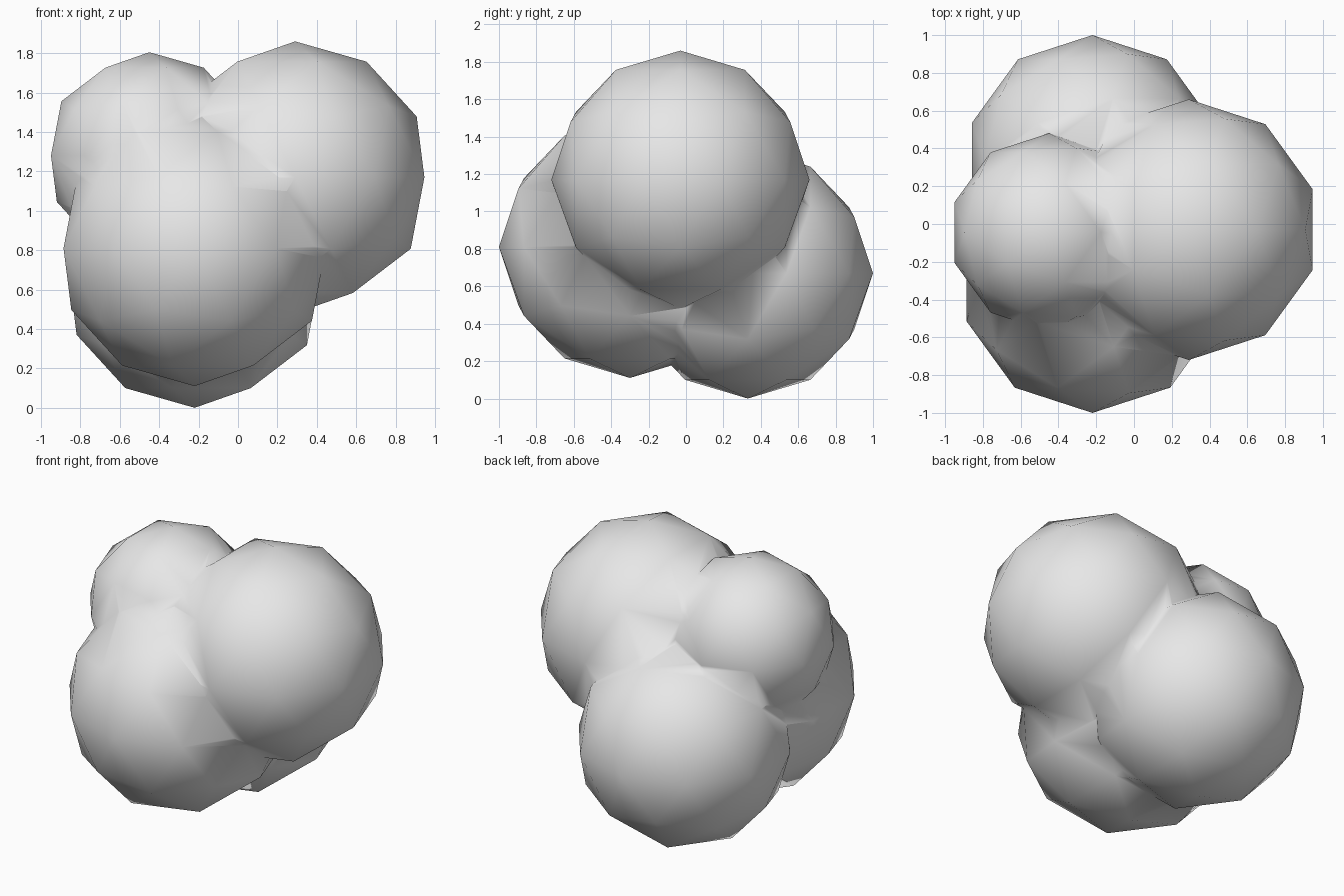
import bpy

cube = bpy.data.objects.get("Cube")
if cube:
    bpy.data.objects.remove(cube, do_unlink=True)

# Single plain grey
grey = bpy.data.materials.new("light grey")
grey.use_nodes = True
colour = (0.8, 0.8, 0.8, 1.0)
grey.diffuse_color = colour
grey.node_tree.nodes["Principled BSDF"].inputs["Base Color"].default_value = colour


def lobe(name, radius, centre):
    bpy.ops.mesh.primitive_ico_sphere_add(subdivisions=2, radius=radius, location=centre)
    obj = bpy.context.object
    obj.name = name
    obj.data.materials.append(grey)
    bpy.ops.object.shade_smooth()
    return obj


# Four overlapping low-poly balls
cluster = lobe("ball_cluster", 0.70, (-0.22, -0.30, 0.81))
others = [
    lobe("back_ball", 0.67, (-0.22, 0.33, 0.67)),
    lobe("left_ball", 0.69, (0.29, -0.03, 1.17)),
    lobe("small_top_ball", 0.525, (-0.45, -0.045, 1.28)),
]

# Fuse them into one skin so the shading blends across the seams
bpy.ops.object.select_all(action="DESELECT")
cluster.select_set(True)
bpy.context.view_layer.objects.active = cluster
for ball in others:
    union = cluster.modifiers.new("Fuse", "BOOLEAN")
    union.operation = "UNION"
    union.solver = "EXACT"
    union.object = ball
    bpy.ops.object.modifier_apply(modifier=union.name)
    bpy.data.objects.remove(ball, do_unlink=True)
bpy.ops.object.shade_smooth()
